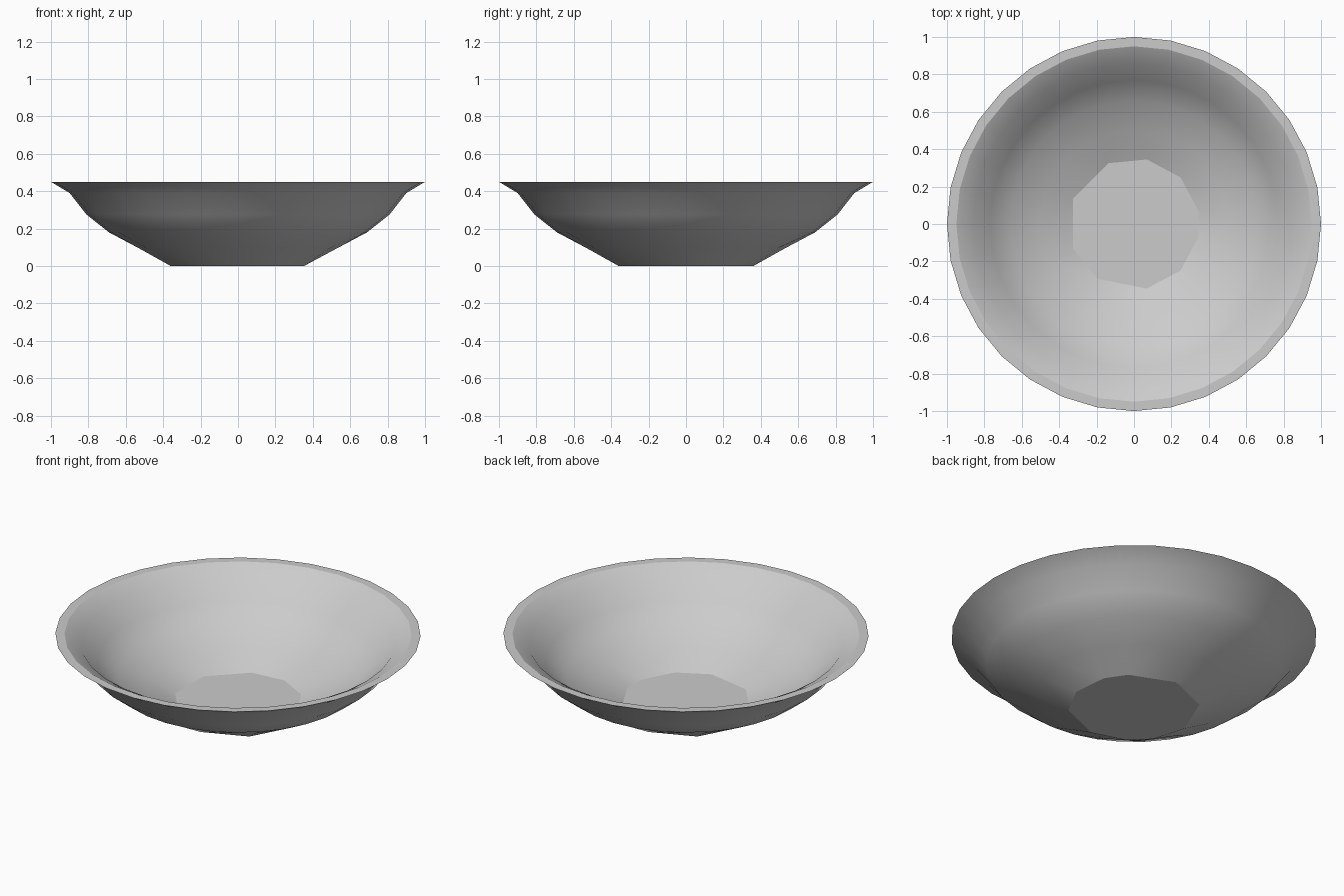
import bpy, bmesh
from math import cos, sin, tau

cube = bpy.data.objects.get("Cube")
if cube:
    bpy.data.objects.remove(cube)

SIDES = 32
# Which of the 32 directions keep a corner on the coarse rings
FOOT = [2, 4, 8, 12, 16, 19, 21, 24, 28, 31]
FLOOR = [1, 4, 7, 10, 14, 18, 21, 25, 28, 31]
HALF = range(0, SIDES, 2)
FULL = range(SIDES)

# Wall section: radius, height, corners kept; outside going up, inside going down
SECTION = [
    (0.36, 0.0, FOOT), (0.53, 0.095, HALF), (0.69, 0.18, FULL),
    (0.81, 0.275, FULL), (0.90, 0.39, FULL), (1.0, 0.45, FULL),
    (0.95, 0.45, FULL), (0.86, 0.40, FULL), (0.77, 0.295, FULL),
    (0.66, 0.21, FULL), (0.51, 0.135, HALF), (0.352, 0.06, FLOOR),
]
RIM_BAND = 5  # the flat band joining the outer and inner lip


def make_ring(bm, radius, height, kept):
    """One vertex per direction, shared where a corner is skipped."""
    verts = {k: bm.verts.new((radius * cos(tau * k / SIDES),
                              radius * sin(tau * k / SIDES), height))
             for k in kept}

    def gap(i, k):
        d = abs(i - k)
        return min(d, SIDES - d)

    return [verts[min(kept, key=lambda k: gap(i, k))] for i in range(SIDES)]


def add_face(bm, corners, smooth):
    """Face from the distinct corners; skipped when it collapses."""
    corners = list(dict.fromkeys(corners))
    if len(corners) > 2:
        face = bm.faces.new(corners)
        face.smooth = smooth


bm = bmesh.new()
rings = [make_ring(bm, *row) for row in SECTION]

# Wall and rim
for level, (low, high) in enumerate(zip(rings, rings[1:])):
    for i in range(SIDES):
        j = (i + 1) % SIDES
        add_face(bm, (low[i], low[j], high[j], high[i]), level != RIM_BAND)

# Foot and inside floor
add_face(bm, rings[0][::-1], False)
add_face(bm, rings[-1], False)

# Crisp edges around the flat parts
for edge in bm.edges:
    edge.smooth = all(f.smooth for f in edge.link_faces)
bmesh.ops.recalc_face_normals(bm, faces=bm.faces)

mesh = bpy.data.meshes.new("bowl")
bm.to_mesh(mesh)
bm.free()
bowl = bpy.data.objects.new("bowl", mesh)
bpy.context.collection.objects.link(bowl)

# Plain grey
grey = bpy.data.materials.new("light grey")
grey.use_nodes = True
colour = (0.6, 0.6, 0.6, 1.0)
grey.diffuse_color = colour
grey.node_tree.nodes["Principled BSDF"].inputs["Base Color"].default_value = colour
mesh.materials.append(grey)
